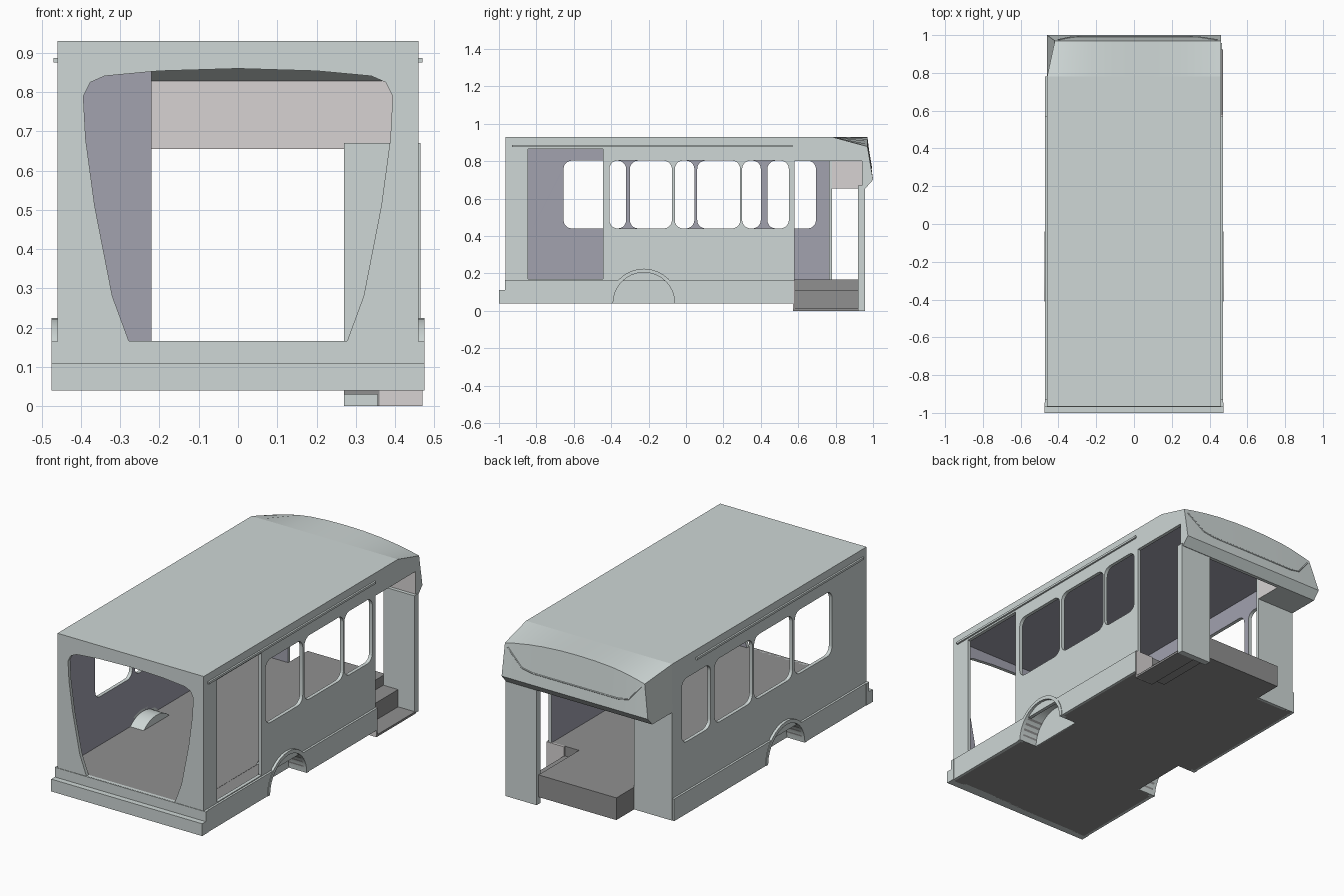
import bpy, bmesh
from math import cos, sin, radians
from mathutils import Matrix

if "Cube" in bpy.data.objects:
    bpy.data.objects.remove(bpy.data.objects["Cube"])


def material(name, rgb):
    m = bpy.data.materials.new(name)
    m.diffuse_color = (*rgb, 1)
    m.use_nodes = True
    m.node_tree.nodes["Principled BSDF"].inputs["Base Color"].default_value = m.diffuse_color
    return m


BODY = material("body_paint", (0.62, 0.68, 0.67))
LINING = material("inner_lining", (0.36, 0.36, 0.43))
FLOOR = material("dark_floor", (0.28, 0.28, 0.28))
TRIM = material("pale_trim", (0.68, 0.65, 0.65))

AXES = {"x": ((0, 0, 1), (1, 0, 0), (0, 1, 0)),
        "y": ((1, 0, 0), (0, 0, -1), (0, 1, 0)),
        "z": ((1, 0, 0), (0, 1, 0), (0, 0, 1))}


def finish(name, bm, mat, inner=None):
    """Turn a bmesh into an object; faces where inner(centre, normal) holds get the lining."""
    bmesh.ops.remove_doubles(bm, verts=bm.verts, dist=1e-5)
    bmesh.ops.recalc_face_normals(bm, faces=bm.faces)
    for f in bm.faces:
        f.smooth = False
        f.material_index = int(bool(inner and inner(f.calc_center_median(), f.normal)))
    me = bpy.data.meshes.new(name)
    me.materials.append(mat)
    me.materials.append(LINING)
    bm.to_mesh(me)
    bm.free()
    ob = bpy.data.objects.new(name, me)
    bpy.context.collection.objects.link(ob)
    return ob


def slab(name, loops, axis, a, b, mat=BODY, inner=None):
    """Filled 2D outline (later loops are holes) extruded from a to b along an axis."""
    lo, hi = sorted((a, b))
    cu = bpy.data.curves.new(name, "CURVE")
    cu.dimensions, cu.fill_mode, cu.extrude = "2D", "BOTH", (hi - lo) / 2
    for pts in loops:
        sp = cu.splines.new("POLY")
        sp.points.add(len(pts) - 1)
        for p, (u, v) in zip(sp.points, pts):
            p.co = (u, v, 0, 1)
        sp.use_cyclic_u = True
    tmp = bpy.data.objects.new("tmp", cu)
    bpy.context.collection.objects.link(tmp)
    dg = bpy.context.evaluated_depsgraph_get()
    me = bpy.data.meshes.new_from_object(tmp.evaluated_get(dg))
    bm = bmesh.new()
    bm.from_mesh(me)
    bpy.data.objects.remove(tmp)
    bpy.data.meshes.remove(me)
    bpy.data.curves.remove(cu)
    m = Matrix(AXES[axis]).to_4x4()
    mid = (lo + hi) / 2
    m.translation = {"x": (mid, 0, 0), "y": (0, mid, 0), "z": (0, 0, mid)}[axis]
    bm.transform(m)
    return finish(name, bm, mat, inner)


def box(name, x, y, z, mat=BODY, inner=None):
    bm = bmesh.new()
    bmesh.ops.create_cube(bm, size=1)
    for v in bm.verts:
        v.co = [r[0] if c < 0 else r[1] for c, r in zip(v.co, (x, y, z))]
    return finish(name, bm, mat, inner)


def arc(cu, cv, r, a0, a1, n=5):
    return [(cu + r * cos(radians(a0 + (a1 - a0) * i / n)),
             cv + r * sin(radians(a0 + (a1 - a0) * i / n))) for i in range(n + 1)]


def rect(u0, u1, v0, v1):
    return [(u0, v0), (u1, v0), (u1, v1), (u0, v1)]


def window(u0, u1, v0=0.44, v1=0.803, r=0.045):
    return (arc(u0 + r, v0 + r, r, 180, 270) + arc(u1 - r, v0 + r, r, 270, 360)
            + arc(u1 - r, v1 - r, r, 0, 90) + arc(u0 + r, v1 - r, r, 90, 180))


# Side walls: entrance side (+x) and driver side (-x)
right_outline = [(-0.965, 0.16), (0.58, 0.16), (0.58, 0.8), (0.78, 0.8), (0.78, 0.93), (-0.965, 0.93)]
slab("right_wall", [right_outline, rect(-0.845, -0.445, 0.17, 0.865), window(-0.41, -0.075),
                    window(-0.06, 0.29), window(0.3, 0.55)], "x", 0.44, 0.46,
     inner=lambda c, n: n.x < -0.9)
slab("left_wall", [rect(-0.965, 0.78, 0.16, 0.93), window(-0.655, -0.32), window(-0.3, 0.045),
                   window(0.06, 0.4), window(0.435, 0.695)], "x", -0.46, -0.44,
     inner=lambda c, n: n.x > 0.9)

# End wall with the large curved opening
half = [(0.278, 0.166), (0.32, 0.28), (0.365, 0.51), (0.388, 0.68), (0.394, 0.79),
        (0.376, 0.825), (0.34, 0.841), (0.2, 0.854), (0, 0.86)]
opening = half + [(-u, v) for u, v in half[-2::-1]]
slab("end_wall", [rect(-0.46, 0.46, 0.1, 0.93), opening], "y", -0.965, -0.945,
     inner=lambda c, n: n.y > 0.9)

# Roof and cab partition
box("roof", (-0.46, 0.46), (-0.965, 0.78), (0.908, 0.93), inner=lambda c, n: n.z < -0.9)
box("cab_partition", (-0.46, -0.22), (0.765, 0.781), (0.04, 0.92), inner=lambda c, n: n.y < -0.9)

# Bumper
box("bumper_upper", (-0.475, 0.475), (-0.968, -0.945), (0.04, 0.165))
box("bumper_lower", (-0.475, 0.475), (-1, -0.96), (0.04, 0.11))

# Floor base with front tongue, and the dark deck on top
plan = [(-0.36, -0.965), (0.36, -0.965), (0.36, 0.575), (0.27, 0.575), (0.27, 0.94),
        (-0.22, 0.94), (-0.22, 0.78), (-0.36, 0.78)]
slab("floor_base", [plan], "z", 0.04, 0.166, FLOOR)

# Sides of base, skirts, wheel arches, drip rails
WY, WZ, R = -0.225, 0.04, 0.165
for s, side, end in ((1, "right", 0.575), (-1, "left", 0.78)):
    rear = [(-0.965, 0.04)] + arc(WY, WZ, R, 180, 130.8) + [(-0.965, 0.165)]
    fore = [(end, 0.04)] + arc(WY, WZ, R, 0, 49.2) + [(end, 0.165)]
    for tag, prof in (("rear", rear), ("fore", fore)):
        slab(f"{side}_{tag}_floor_side", [prof], "x", s * 0.36, s * 0.458, FLOOR)
        slab(f"{side}_{tag}_skirt", [prof], "x", s * 0.455, s * 0.472)
    flare = arc(WY, WZ, R + 0.02, 0, 180, 16) + arc(WY, WZ, R, 180, 0, 16)
    slab(f"{side}_arch_flare", [flare], "x", s * 0.44, s * 0.475)
    well = arc(WY, WZ, R + 0.005, 0, 180, 16) + arc(WY, WZ, R, 180, 0, 16)
    slab(f"{side}_wheel_well", [well], "x", s * 0.36, s * 0.45)
    slab(f"{side}_well_back", [arc(WY, WZ, R + 0.005, 0, 180, 16)], "x", s * 0.355, s * 0.362)
    box(f"{side}_drip_rail", sorted((s * 0.455, s * 0.47)), (-0.93, 0.57), (0.875, 0.887))

# Entrance steps and door post
box("upper_step", (0.27, 0.362), (0.575, 0.925), (0.03, 0.11), FLOOR)
box("lower_step", (0.36, 0.47), (0.575, 0.925), (0, 0.012), FLOOR)
box("step_riser", (0.355, 0.363), (0.575, 0.925), (0, 0.11), FLOOR)
box("step_end_plate", (0.36, 0.47), (0.573, 0.583), (0, 0.165), TRIM)
box("door_post", (0.27, 0.465), (0.92, 0.957), (0, 0.67))

# Overhead cap: (y, z) section lofted across x, crown falling towards the corners
bm = bmesh.new()
rings = []
stations = [(-0.46, "solid"), (-0.4, "solid"), (-0.31, "solid"), (-0.22, "solid"), (-0.22, "open"),
            (-0.11, "open"), (0, "open"), (0.11, "open"), (0.22, "open"), (0.31, "open"),
            (0.4, "open"), (0.44, "open"), (0.44, "door"), (0.46, "door")]
INNER = {"solid": [(0.86, 0.655), (0.78, 0.655), (0.78, 0.7)],
         "open": [(0.94, 0.655), (0.94, 0.828), (0.78, 0.895)],
         "door": [(0.94, 0.655), (0.94, 0.8), (0.78, 0.8)]}
for x, kind in stations:
    brow = 0.928 - 0.05 * abs(x / 0.46) ** 2.2
    sec = [(0.78, 0.93), (0.97, brow), (1, 0.7), (0.96, 0.655)] + INNER[kind]
    ring = []
    for i, (y, z) in enumerate(sec):
        px = x
        if i == 1 and x < -0.22:
            px = -0.22 + (x + 0.22) * 0.83
        ring.append(bm.verts.new((px, y, z)))
    rings.append(ring)
for r0, r1 in zip(rings, rings[1:]):
    for i in range(7):
        j = (i + 1) % 7
        if len({tuple(v.co) for v in (r0[i], r0[j], r1[j], r1[i])}) > 2:
            bm.faces.new((r0[i], r0[j], r1[j], r1[i]))
bm.faces.new(rings[0])
bm.faces.new(rings[-1])
cap = finish("overhead_cap", bm, BODY)
cap.data.materials[1] = TRIM
for p in cap.data.polygons:
    inside = 0.78 <= p.center.y < 0.945 and p.center.z < 0.83
    if inside and (p.normal.y < -0.9 or (p.normal.x > 0.9 and p.center.x < 0)):
        p.material_index = 1

# Raised bead across the face of the cap
cu = bpy.data.curves.new("cap_bead", "CURVE")
cu.dimensions, cu.bevel_depth, cu.bevel_resolution = "3D", 0.004, 1
sp = cu.splines.new("POLY")
bead = [(-0.4, 0.975, 0.86), (-0.33, 0.989, 0.775), (-0.27, 0.991, 0.763),
        (0.27, 0.991, 0.763), (0.34, 0.989, 0.775), (0.44, 0.974, 0.86)]
sp.points.add(len(bead) - 1)
for p, co in zip(sp.points, bead):
    p.co = (*co, 1)
cu.materials.append(BODY)
bpy.context.collection.objects.link(bpy.data.objects.new("cap_bead", cu))

# Smooth the curved parts while keeping edges sharp
for ob in bpy.context.collection.objects:
    if ob.type == "MESH":
        ob.select_set(True)
        bpy.context.view_layer.objects.active = ob
bpy.ops.object.shade_smooth_by_angle()
